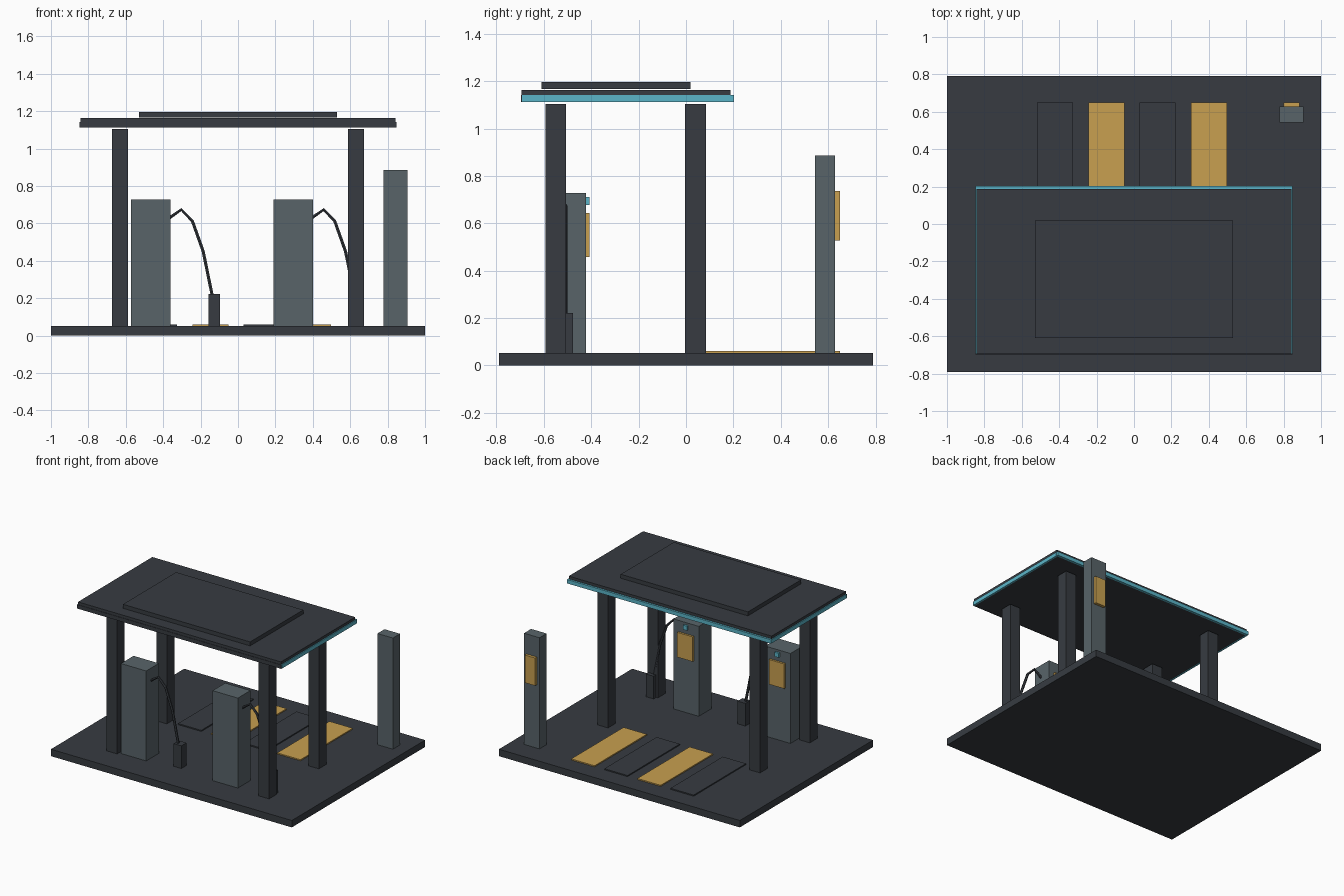
import bpy
from mathutils import Vector

if "Cube" in bpy.data.objects:
    bpy.data.objects.remove(bpy.data.objects["Cube"])


def material(name, rgb):
    m = bpy.data.materials.new(name)
    m.diffuse_color = (*rgb, 1)
    m.use_nodes = True
    m.node_tree.nodes["Principled BSDF"].inputs["Base Color"].default_value = m.diffuse_color
    return m


DARK = material("charcoal", (0.038, 0.044, 0.053))
GREY = material("slate_grey", (0.098, 0.127, 0.141))
GOLD = material("amber", (0.58, 0.35, 0.08))
TEAL = material("teal", (0.105, 0.46, 0.58))


def box(name, x, y, z, mat):
    """Axis-aligned box from (min, max) ranges."""
    lo, hi = Vector((x[0], y[0], z[0])), Vector((x[1], y[1], z[1]))
    bpy.ops.mesh.primitive_cube_add(size=1)
    o = bpy.context.object
    o.name = name
    for v in o.data.vertices:
        v.co = (lo + hi) / 2 + v.co * (hi - lo)
    o.data.materials.append(mat)
    return o


def hose(name, points, radius):
    """Bent round hose along a polyline."""
    c = bpy.data.curves.new(name, "CURVE")
    c.dimensions = "3D"
    c.bevel_depth = radius
    c.bevel_resolution = 1
    c.use_fill_caps = True
    s = c.splines.new("POLY")
    s.points.add(len(points) - 1)
    for p, co in zip(s.points, points):
        p.co = (*co, 1)
    s.use_smooth = False
    c.materials.append(DARK)
    o = bpy.data.objects.new(name, c)
    bpy.context.collection.objects.link(o)


G = 0.052  # ground slab top

# Ground slab
box("ground_slab", (-1, 1), (-0.79, 0.79), (0, G), DARK)

# Canopy columns
for sx in (-1, 1):
    for row, cy in (("front", -0.55), ("back", 0.04)):
        side = "left" if sx < 0 else "right"
        box(f"{row}_{side}_column", (sx * 0.631 - 0.043, sx * 0.631 + 0.043),
            (cy - 0.044, cy + 0.044), (G, 1.104), DARK)

# Canopy roof, trim and raised panel
box("canopy_slab", (-0.842, 0.842), (-0.694, 0.187), (1.114, 1.163), DARK)
box("canopy_front_trim", (-0.847, 0.847), (-0.697, -0.692), (1.113, 1.142), DARK)
box("canopy_back_trim", (-0.847, 0.847), (0.185, 0.202), (1.113, 1.142), TEAL)
for side, sx in (("left", -1), ("right", 1)):
    box(f"canopy_{side}_trim", sorted((sx * 0.835, sx * 0.848)),
        (-0.692, 0.186), (1.113, 1.142), TEAL)
box("roof_panel", (-0.528, 0.528), (-0.61, 0.02), (1.167, 1.197), DARK)

# Pumps with back panel, indicator, hose and hose holder
for i, cx in enumerate((-0.466, 0.295), 1):
    box(f"pump_{i}_body", (cx - 0.105, cx + 0.105), (-0.573, -0.423), (G, 0.727), GREY)
    box(f"pump_{i}_panel", (cx - 0.064, cx + 0.064), (-0.424, -0.408), (0.457, 0.643), GOLD)
    box(f"pump_{i}_indicator", (cx - 0.017, cx + 0.017), (-0.424, -0.408), (0.677, 0.71), TEAL)
    path = [(0.10, 0.63), (0.163, 0.674), (0.222, 0.613), (0.28, 0.45), (0.328, 0.215)]
    hose(f"pump_{i}_hose", [(cx + dx, -0.51, z) for dx, z in path], 0.0095)
    box(f"pump_{i}_hose_holder", (cx + 0.307, cx + 0.371), (-0.536, -0.476), (G, 0.222), DARK)

# Parking bay plates, alternating colours
for i in range(4):
    x0 = -0.519 + i * 0.2745
    box(f"bay_plate_{i + 1}", (x0, x0 + 0.193), (0.03, 0.65), (G, 0.0605),
        GOLD if i % 2 else DARK)

# Payment post
box("payment_post", (0.777, 0.905), (0.544, 0.628), (G, 0.886), GREY)
box("payment_post_panel", (0.798, 0.884), (0.627, 0.649), (0.528, 0.736), GOLD)
